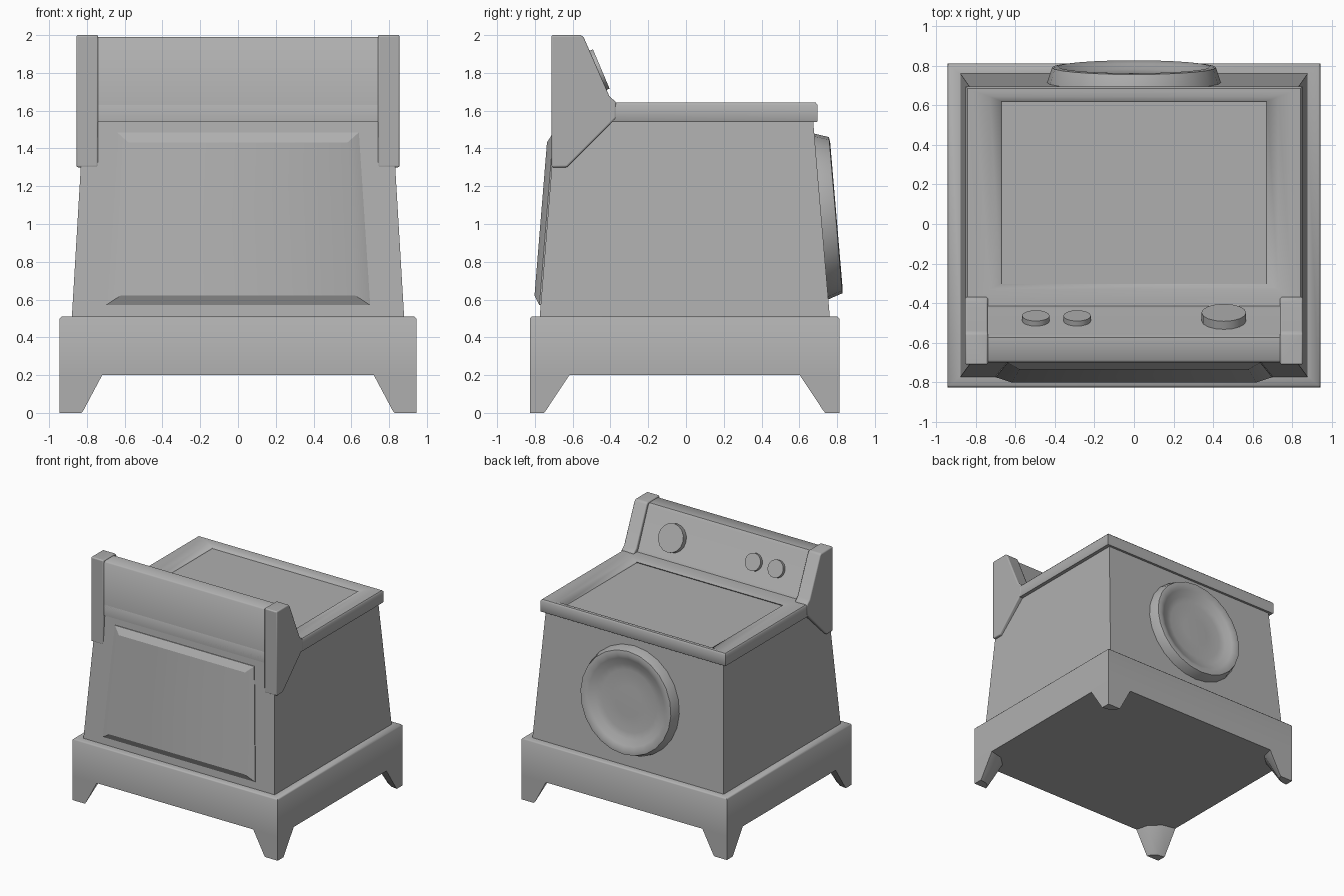
import bpy, bmesh, math
from mathutils import Vector

if "Cube" in bpy.data.objects:
    bpy.data.objects.remove(bpy.data.objects["Cube"])

grey = bpy.data.materials.new("mid_grey")
grey.diffuse_color = (.43, .43, .43, 1)
grey.use_nodes = True
grey.node_tree.nodes["Principled BSDF"].inputs["Base Color"].default_value = grey.diffuse_color


def finish(name, bm, bevel=0.0, angle=50):
    bmesh.ops.recalc_face_normals(bm, faces=bm.faces)
    me = bpy.data.meshes.new(name)
    bm.to_mesh(me)
    bm.free()
    me.materials.append(grey)
    ob = bpy.data.objects.new(name, me)
    bpy.context.collection.objects.link(ob)
    if bevel:
        m = ob.modifiers.new("bevel", 'BEVEL')
        m.width, m.segments = bevel, 3
        m.limit_method = 'ANGLE'
        m.angle_limit = math.radians(40)
    bpy.ops.object.select_all(action='DESELECT')
    ob.select_set(True)
    bpy.context.view_layer.objects.active = ob
    bpy.ops.object.shade_smooth_by_angle(angle=math.radians(angle))
    return ob


def loft(name, rings, bevel=0.0, angle=50):
    """Skin a list of closed point rings and cap both ends."""
    bm = bmesh.new()
    loops = [[bm.verts.new(p) for p in ring] for ring in rings]
    n = len(loops[0])
    for a, b in zip(loops, loops[1:]):
        for i in range(n):
            j = (i + 1) % n
            bm.faces.new((a[i], a[j], b[j], b[i]))
    bm.faces.new(loops[0])
    bm.faces.new(loops[-1])
    return finish(name, bm, bevel, angle)


def rect(x, y0, y1, z):
    return [(-x, y0, z), (x, y0, z), (x, y1, z), (-x, y1, z)]


def prism(name, profile, x0, x1, bevel=0.0, angle=50):
    return loft(name, [[(x, y, z) for y, z in profile] for x in (x0, x1)], bevel, angle)


def lathe(name, profile, centre, normal, segs):
    """Revolve (radius, height) pairs about the normal."""
    q = Vector(normal).to_track_quat('Z', 'X')
    rings = []
    for r, h in profile:
        rings.append([Vector(centre) + q @ Vector((r * math.cos(t), r * math.sin(t), h))
                      for t in (2 * math.pi * i / segs for i in range(segs))])
    return loft(name, rings)


# Plinth
loft("base_plinth", [rect(.944, -.827, .812, .20), rect(.944, -.827, .812, .50),
                     rect(.934, -.817, .802, .51), rect(.87, -.76, .75, .51)])

# Four tapered corner legs
shape = [(0, 0), (1, 0), (.88, .5), (.5, .88), (0, 1)]
for side, sx in (("left", -1), ("right", 1)):
    for end, y, sy in (("front", -.827, 1), ("back", .812, -1)):
        loft(f"{end}_{side}_leg",
             [[(sx * (.944 - u * w), y + sy * v * d, z) for u, v in shape]
              for w, d, z in ((.225, .21, .20), (.125, .085, .012), (.115, .075, 0))])

# Tapered cabinet
loft("cabinet", [rect(.88, -.775, .762, .50), rect(.817, -.69, .672, 1.56)])

# Top with a shallow sunken work surface
loft("top_lid", [rect(.848, -.70, .693, 1.54), rect(.852, -.70, .697, 1.546),
                 rect(.852, -.70, .697, 1.63), rect(.842, -.69, .687, 1.642),
                 rect(.80, -.38, .67, 1.642), rect(.73, -.33, .645, 1.634),
                 rect(.675, -.305, .624, 1.619), rect(.67, -.312, .62, 1.61)])

# Upright control panel and its two end brackets
prism("control_panel", [(-.70, 1.54), (-.70, 1.98), (-.69, 1.99), (-.575, 1.99), (-.56, 1.97),
                        (-.43, 1.66), (-.405, 1.63), (-.405, 1.54)], -.76, .76)
bracket = [(-.712, 1.30), (-.712, 2.0), (-.555, 2.0), (-.54, 1.985), (-.405, 1.675),
           (-.37, 1.645), (-.37, 1.56), (-.39, 1.54), (-.63, 1.30)]
for side, sx in (("left", -1), ("right", 1)):
    prism(f"{side}_bracket", bracket, sx * .74, sx * .855, .009)

# Knobs on the sloped panel
for name, x, r, h in (("large_knob", .455, .113, .045),
                      ("middle_knob", -.288, .07, .028), ("outer_knob", -.497, .07, .028)):
    lathe(name, [(r, -.02), (r, h)], (x, -.49, 1.803), (0, .92, .39), 16)

# Raised trapezoid panel on the front
loft("front_panel", [
    [(-.70, -.75, .57), (.70, -.75, .57), (.64, -.67, 1.485), (-.64, -.67, 1.485)],
    [(-.70, -.776, .57), (.70, -.776, .57), (.64, -.702, 1.485), (-.64, -.702, 1.485)],
    [(-.62, -.802, .622), (.62, -.802, .622), (.58, -.736, 1.432), (-.58, -.736, 1.432)]],
    angle=26)

# Round dished door on the back
lathe("round_door", [(.44, -.03), (.44, 0), (.415, .075), (.385, .079), (.35, .065),
                     (.30, .04), (.25, .03), (.12, .034)],
      (0, .7175, 1.04), (0, .996, .085), 24)
